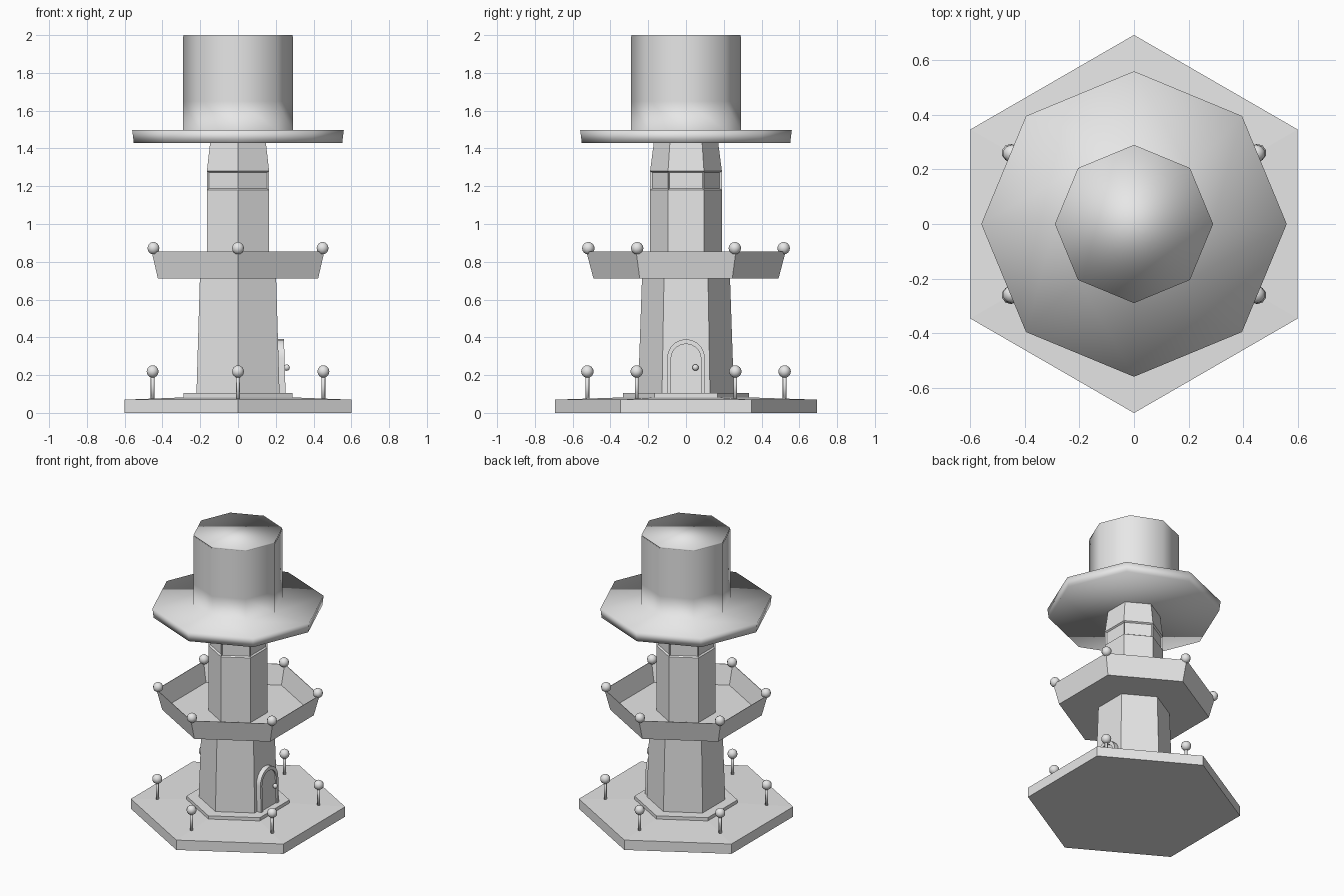
import bpy, bmesh, math
from mathutils import Vector

if "Cube" in bpy.data.objects:
    bpy.data.objects.remove(bpy.data.objects["Cube"])

grey = bpy.data.materials.new("stone_grey")
grey.diffuse_color = (0.8, 0.8, 0.8, 1)
grey.use_nodes = True
grey.node_tree.nodes["Principled BSDF"].inputs["Base Color"].default_value = grey.diffuse_color


def finish(bm, name, smooth=False, recalc=True):
    if recalc:
        bmesh.ops.recalc_face_normals(bm, faces=bm.faces)
    for f in bm.faces:
        f.smooth = smooth
    me = bpy.data.meshes.new(name)
    bm.to_mesh(me)
    bm.free()
    me.materials.append(grey)
    ob = bpy.data.objects.new(name, me)
    bpy.context.collection.objects.link(ob)
    return ob


def stack(profile, sides, bottom=True, top=True):
    """Polygonal rings (radius, z) joined by quads; a corner points along y."""
    bm = bmesh.new()
    rings = []
    for r, z in profile:
        rings.append([bm.verts.new((r * math.sin(2 * math.pi * i / sides),
                                    r * math.cos(2 * math.pi * i / sides), z))
                      for i in range(sides)])
    for a, b in zip(rings, rings[1:]):
        for i in range(sides):
            j = (i + 1) % sides
            bm.faces.new((a[i], b[i], b[j], a[j]))
    if bottom:
        bm.faces.new(rings[0])
    if top:
        bm.faces.new(rings[-1][::-1])
    bm.normal_update()
    return bm


def ball(name, loc, r):
    bm = bmesh.new()
    bmesh.ops.create_uvsphere(bm, u_segments=10, v_segments=8, radius=r)
    bmesh.ops.translate(bm, verts=bm.verts, vec=loc)
    finish(bm, name, True)


# Base slab and step
finish(stack([(0.693, 0), (0.693, 0.07), (0.333, 0.082)], 6), "base")
finish(stack([(0.333, 0.075), (0.333, 0.105)], 6), "step")

# Lower tower
finish(stack([(0.254, 0.10), (0.233, 0.715)], 6), "lower_tower")

# Balcony: open dish with thin walls
finish(stack([(0.49, 0.712), (0.528, 0.855), (0.524, 0.855), (0.488, 0.72)], 6), "balcony")

# Upper tower with recessed windows
bm = stack([(0.19, 0.715), (0.19, 1.18), (0.19, 1.28), (0.17, 1.435)], 6)
panes = [f for f in bm.faces if 1.2 < f.calc_center_median().z < 1.26
         and abs(f.normal.z) < 0.1]
bmesh.ops.inset_individual(bm, faces=panes, thickness=0.01, depth=-0.01)
finish(bm, "upper_tower")

# Lamp posts and balcony balls on the hexagon corners
for i in range(6):
    a = math.radians(60 * i)
    s, c = math.sin(a), math.cos(a)
    ball("balcony_ball", (0.517 * s, 0.517 * c, 0.872), 0.033)
    ball("post_ball", (0.522 * s, 0.522 * c, 0.219), 0.033)
    bm = stack([(0.01, 0.07), (0.01, 0.2)], 8)
    bmesh.ops.translate(bm, verts=bm.verts, vec=(0.522 * s, 0.522 * c, 0))
    finish(bm, "post", True)

# Hat: softly shaded brim and crown, separate lid
finish(stack([(0.552, 1.43), (0.56, 1.497), (0.29, 1.497), (0.29, 1.65), (0.29, 1.992)],
             8, top=False), "hat_brim_and_crown", True)
finish(stack([(0.286, 1.99), (0.29, 2.0)], 8, bottom=False), "hat_lid", True)


# Door on the +x wall, leaning with the wall
def arch(w, top, n=10):
    pts = [(-w, 0.10)]
    for i in range(n + 1):
        a = math.pi * (1 - i / n)
        pts.append((w * math.cos(a), top - w + w * math.sin(a)))
    return pts + [(w, 0.10)]


def wall_x(z, out):
    return 0.22 - 0.03 * (z - 0.10) + out


def loop(bm, pts, out):
    return [bm.verts.new((wall_x(z, out), y, z)) for y, z in pts]


bm = bmesh.new()
outer, inner = arch(0.1, 0.39), arch(0.08, 0.365)
loops = [loop(bm, outer, -0.01), loop(bm, outer, 0.032),
         loop(bm, inner, 0.032), loop(bm, inner, 0.022)]
for a, b in zip(loops, loops[1:]):
    for i in range(len(a)):
        j = (i + 1) % len(a)
        bm.faces.new((a[i], a[j], b[j], b[i]))
bm.faces.new(loops[-1])
door = finish(bm, "door")
bpy.context.view_layer.objects.active = door
door.select_set(True)
bpy.ops.object.shade_smooth_by_angle(angle=math.radians(35))

# Door knob
ball("door_knob", (0.258, 0.05, 0.24), 0.017)
